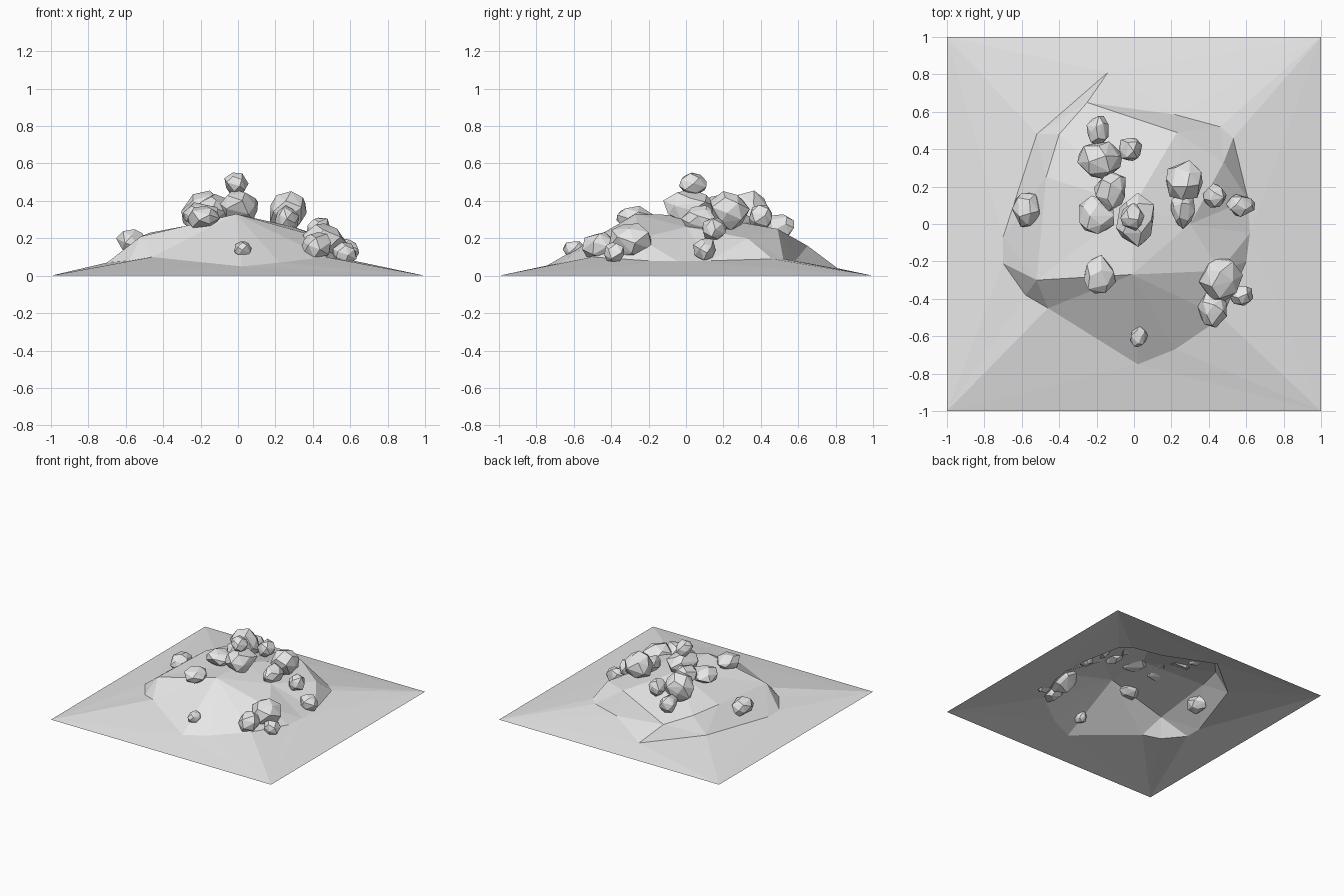
import bpy, bmesh, math, random
from mathutils import Vector
from mathutils.geometry import delaunay_2d_cdt

if "Cube" in bpy.data.objects:
    bpy.data.objects.remove(bpy.data.objects["Cube"], do_unlink=True)

stone = bpy.data.materials.new("stone grey")
stone.use_nodes = True
stone.diffuse_color = (0.8, 0.8, 0.8, 1)
stone.node_tree.nodes["Principled BSDF"].inputs["Base Color"].default_value = stone.diffuse_color


def add_object(name, bm):
    mesh = bpy.data.meshes.new(name)
    bm.to_mesh(mesh)
    bm.free()
    mesh.materials.append(stone)
    obj = bpy.data.objects.new(name, mesh)
    bpy.context.collection.objects.link(obj)
    return obj


# Ground: square skirt, foot of the hill, and the points on its crown
corners = [(-1, -1, 0), (1, -1, 0), (1, 1, 0), (-1, 1, 0)]
foot = [(0.02, -0.75, 0.05), (0.22, -0.67, 0.07), (0.47, -0.5, 0.1), (0.6, -0.2, 0.08),
        (0.62, -0.05, 0.08), (0.61, 0.13, 0.08), (0.53, 0.46, 0.09), (0.46, 0.52, 0.09),
        (0.22, 0.585, 0.08), (-0.14, 0.81, 0.04), (-0.52, 0.48, 0.08), (-0.7, -0.07, 0.07),
        (-0.7, -0.21, 0.07), (-0.58, -0.38, 0.08), (-0.46, -0.45, 0.1)]
crown = [(-0.52, -0.3, 0.21), (-0.01, -0.27, 0.33), (0.46, -0.25, 0.2), (0.48, 0.33, 0.2),
         (0.23, 0.49, 0.25), (-0.25, 0.65, 0.16), (-0.4, 0.48, 0.21), (-0.47, 0.25, 0.23),
         (0, 0.1, 0.32), (0.3, 0, 0.26)]


def build_ground():
    points = corners + foot + crown
    loop = [(4 + i, 4 + (i + 1) % len(foot)) for i in range(len(foot))]
    flat, _, tris, origin, _, _ = delaunay_2d_cdt(
        [Vector(p[:2]) for p in points], loop, [], 0, 0.00001)
    bm = bmesh.new()
    verts = [bm.verts.new((p.x, p.y, points[src[0]][2])) for p, src in zip(flat, origin)]
    for tri in tris:
        face = bm.faces.new([verts[i] for i in tri])
        face.normal_update()
        if face.normal.z < 0:
            face.normal_flip()
    add_object("ground_mound", bm)


def rock(name, centre, size, seed, count=20):
    """Chipped boulder: hull of jittered points spread evenly on a ball."""
    rng = random.Random(seed)
    bm = bmesh.new()
    turn = rng.uniform(0, math.tau)
    for i in range(count):
        z = 1 - (2 * i + 1) / count
        a = turn + i * math.pi * (3 - math.sqrt(5)) + rng.uniform(-0.25, 0.25)
        r = math.sqrt(1 - z * z)
        p = Vector((r * math.cos(a), r * math.sin(a), z)) * rng.uniform(0.88, 1.08)
        bm.verts.new([c + s * k for c, s, k in zip(centre, size, p)])
    hull = bmesh.ops.convex_hull(bm, input=bm.verts)
    spare = [v for v in hull["geom_interior"] if isinstance(v, bmesh.types.BMVert)]
    bmesh.ops.delete(bm, geom=spare, context='VERTS')
    bmesh.ops.recalc_face_normals(bm, faces=bm.faces)
    add_object(name, bm)


build_ground()

# Rocks: name, centre, half sizes
rocks = [
    ("lone_rock_right", (-0.57, 0.08, 0.18), (0.08, 0.1, 0.075)),
    ("lone_rock_crest", (-0.19, -0.28, 0.31), (0.09, 0.11, 0.065)),
    ("lone_rock_front", (0.025, -0.6, 0.14), (0.05, 0.06, 0.05)),
    ("front_cluster_big", (0.46, -0.29, 0.18), (0.12, 0.12, 0.11)),
    ("front_cluster_mid", (0.42, -0.46, 0.16), (0.08, 0.1, 0.08)),
    ("front_cluster_small", (0.57, -0.38, 0.12), (0.07, 0.06, 0.06)),
    ("side_cluster_big", (0.27, 0.23, 0.35), (0.11, 0.11, 0.11)),
    ("side_cluster_low", (0.26, 0.08, 0.3), (0.07, 0.1, 0.08)),
    ("side_cluster_mid", (0.43, 0.15, 0.25), (0.07, 0.07, 0.07)),
    ("side_cluster_end", (0.57, 0.1, 0.14), (0.08, 0.065, 0.07)),
    ("summit_rock", (-0.01, 0.04, 0.49), (0.065, 0.075, 0.065)),
    ("summit_base", (0.01, 0.02, 0.37), (0.11, 0.15, 0.09)),
    ("summit_right", (-0.2, 0.04, 0.33), (0.11, 0.11, 0.065)),
    ("summit_link", (-0.12, 0.18, 0.36), (0.09, 0.11, 0.08)),
    ("back_rock_big", (-0.18, 0.34, 0.34), (0.125, 0.11, 0.12)),
    ("back_rock_left", (-0.02, 0.4, 0.31), (0.065, 0.07, 0.07)),
    ("back_rock_end", (-0.19, 0.5, 0.26), (0.065, 0.085, 0.075)),
]
for seed, (name, centre, size) in enumerate(rocks):
    rock(name, centre, size, seed)
